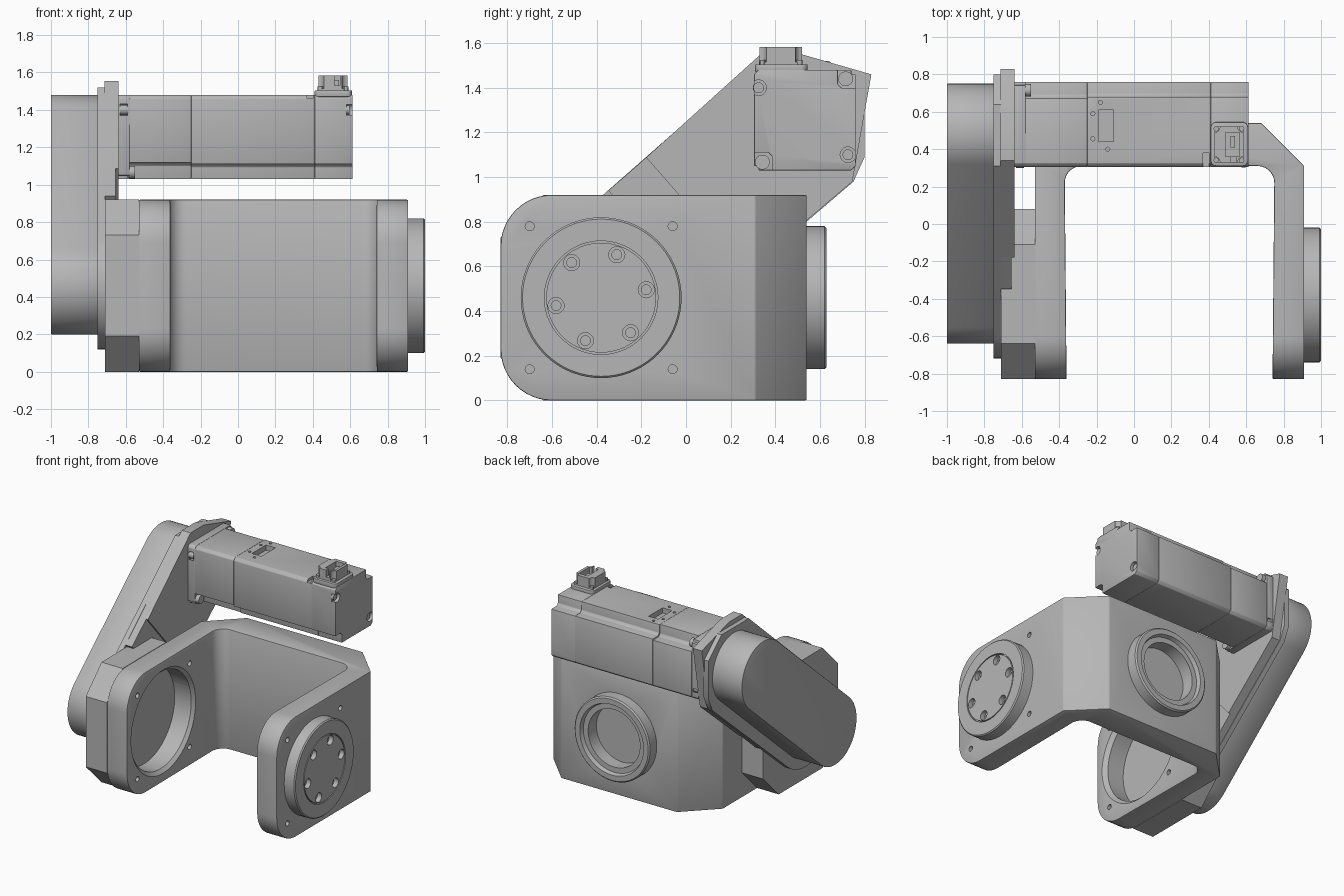
import bpy, bmesh, math
from mathutils import Vector

if "Cube" in bpy.data.objects:
    bpy.data.objects.remove(bpy.data.objects["Cube"], do_unlink=True)

mat = bpy.data.materials.new("machined_grey")
mat.use_nodes = True
GREY = (0.47, 0.47, 0.47, 1)
mat.diffuse_color = GREY
mat.node_tree.nodes["Principled BSDF"].inputs["Base Color"].default_value = GREY


def to_object(name, bm):
    bmesh.ops.recalc_face_normals(bm, faces=bm.faces)
    mesh = bpy.data.meshes.new(name)
    bm.to_mesh(mesh)
    bm.free()
    mesh.materials.append(mat)
    obj = bpy.data.objects.new(name, mesh)
    bpy.context.collection.objects.link(obj)
    return obj


def place(axis, a, b, t):
    """Point on a cross-section: (y, z) for x, (x, z) for y, (x, y) for z."""
    return {"x": (t, a, b), "y": (a, t, b), "z": (a, b, t)}[axis]


def prism(name, points, axis, lo, hi):
    bm = bmesh.new()
    face = bm.faces.new([bm.verts.new(place(axis, a, b, lo)) for a, b in points])
    ext = bmesh.ops.extrude_face_region(bm, geom=[face])
    move = Vector(place(axis, 0, 0, hi - lo))
    bmesh.ops.translate(bm, vec=move, verts=[v for v in ext["geom"] if isinstance(v, bmesh.types.BMVert)])
    return to_object(name, bm)


def arc(a, b, r, start, end, n=12):
    angles = [math.radians(start + (end - start) * i / n) for i in range(n + 1)]
    return [(a + r * math.cos(t), b + r * math.sin(t)) for t in angles]


def cylinder(name, axis, a, b, r, lo, hi, n=32):
    return prism(name, arc(a, b, r, 0, 360, n)[:-1], axis, lo, hi)


def box(name, a0, a1, b0, b1, lo, hi):
    return prism(name, [(a0, b0), (a1, b0), (a1, b1), (a0, b1)], "z", lo, hi)


def lathe(name, axis, a, b, profile, n=72):
    """Revolve (radius, distance) pairs about an axis through (a, b)."""
    bm = bmesh.new()
    vs = [bm.verts.new(place(axis, a, b + r, t)) for r, t in profile]
    edges = [bm.edges.new(pair) for pair in zip(vs, vs[1:])]
    bmesh.ops.spin(bm, geom=vs + edges, cent=place(axis, a, b, 0), axis=place(axis, 0, 0, 1),
                   angle=math.tau, steps=n)
    bmesh.ops.remove_doubles(bm, verts=bm.verts, dist=0.0002)
    return to_object(name, bm)


def apply(obj, mod):
    bpy.context.view_layer.objects.active = obj
    bpy.ops.object.modifier_apply(modifier=mod.name)


def carve(obj, *cutters, operation="DIFFERENCE"):
    for cutter in cutters:
        cutter.hide_render = True
        mod = obj.modifiers.new("carve", "BOOLEAN")
        mod.operation, mod.solver, mod.object = operation, "EXACT", cutter
        apply(obj, mod)
        bpy.data.objects.remove(cutter, do_unlink=True)


def soften(obj, width):
    mod = obj.modifiers.new("soften", "BEVEL")
    mod.width, mod.segments, mod.limit_method = width, 2, "ANGLE"
    mod.angle_limit = math.radians(40)
    apply(obj, mod)


PIVOT = (-0.38, 0.46)      # joint axis in y, z
DRIVE = (0.49, 1.22)       # upper pulley axis in y, z

# U-shaped fork with rounded arm ends
outline = [(-0.53, -0.9), (-0.53, 0.31), (-0.30, 0.54), (0.68, 0.54), (0.91, 0.31),
           (0.91, -0.9), (0.74, -0.9)]
outline += arc(0.66, 0.22, 0.09, 0, 90) + arc(-0.28, 0.22, 0.09, 90, 180) + [(-0.36, -0.9)]
fork = prism("fork_bracket", outline, "z", -0.1, 1.0)
side = arc(-0.60, 0.23, 0.23, 180, 270) + [(0.6, 0), (0.6, 0.92)] + arc(-0.60, 0.69, 0.23, 90, 180)
carve(fork, prism("side_cutter", side, "x", -0.7, 1.1), operation="INTERSECT")
soften(fork, 0.006)
carve(fork, cylinder("bore", "x", *PIVOT, 0.37, -0.6, -0.3, 72),
      lathe("bore_chamfer", "x", *PIVOT, [(0, -0.39), (0.37, -0.39), (0.41, -0.35), (0, -0.35)]),
      cylinder("rear_bore", "y", 0.19, 0.46, 0.30, 0.47, 0.6, 48))
for dy in (-0.32, 0.32):
    for dz in (-0.32, 0.32):
        for lo in (0.85, -0.42):
            carve(fork, cylinder("screw_hole", "x", PIVOT[0] + dy, PIVOT[1] + dz, 0.02, lo, lo + 0.1, 16))

# Output flange with a ring of counterbored holes
flange = lathe("output_flange", "x", *PIVOT,
               [(0, 0.90), (0.36, 0.90), (0.36, 0.992), (0.352, 1.0), (0.254, 1.0), (0.254, 0.98),
                (0.246, 0.98), (0.246, 1.0), (0, 1.0)])
for i in range(6):
    (y, z), = arc(*PIVOT, 0.205, 70 + 60 * i, 0, 0 + 1)[:1]
    carve(flange, cylinder("counterbore", "x", y, z, 0.036, 0.965, 1.1, 20),
          cylinder("pilot", "x", y, z, 0.022, 0.92, 1.1, 16))

# Recessed ring on the rear wall
lathe("rear_ring", "y", 0.19, 0.46,
      [(0, 0.47), (0.30, 0.47), (0.30, 0.535), (0.32, 0.535), (0.32, 0.62), (0.31, 0.63),
       (0.27, 0.63), (0.26, 0.60), (0.22, 0.60), (0.22, 0.50), (0, 0.50)])

# Chamfered gear block on the driven arm
c = 0.19
y0, y1, z0, z1 = -0.83, 0.08, 0.0, 0.92
prism("gear_block", [(y0 + c, z0), (y1 - c, z0), (y1, z0 + c), (y1, z1 - c), (y1 - c, z1),
                     (y0 + c, z1), (y0, z1 - c), (y0, z0 + c)], "x", -0.71, -0.53)

# Belt housing: a slanted stadium between the two pulleys
tilt = math.degrees(math.atan2(DRIVE[1] - PIVOT[1], DRIVE[0] - PIVOT[0]))
stadium = arc(*PIVOT, 0.26, tilt + 90, tilt + 270, 32) + arc(*DRIVE, 0.26, tilt - 90, tilt + 90, 32)
soften(prism("belt_housing", stadium, "x", -1.0, -0.745), 0.004)

# Back plate and motor plate
plate = arc(*PIVOT, 0.34, tilt + 90, tilt + 270, 32)
prism("back_plate", plate + [(0.75, 0.98), (0.80, 1.09), (0.80, 1.38), (0.64, 1.52), (0.31, 1.52)],
      "x", -0.75, -0.71)


def along(s, w):
    t = math.radians(tilt)
    return (PIVOT[0] + s * math.cos(t) - w * math.sin(t), PIVOT[1] + s * math.sin(t) + w * math.cos(t))


prism("motor_plate", [along(0.565, 0.34), along(0.565, -0.34), (0.745, 0.98), (0.83, 1.46),
                      (0.50, 1.555), (0.34, 1.555)], "x", -0.715, -0.64)
prism("plate_step", [along(0.34, 0.34), along(0.34, -0.34), along(0.6, -0.34), along(0.6, 0.34)],
      "x", -0.715, -0.655)

# Motor: mounting flange, two body sections and an end cap
Y0, Y1, Z0, Z1 = 0.305, 0.76, 1.03, 1.48
b = 0.02


def motor_section(name, lo, hi, n):
    high = [(Y1 - n, Z1), (Y1 - n, Z1 - 0.8 * n), (Y1 - 0.8 * n, Z1 - n), (Y1, Z1 - n)]
    low = [(Y0 + n, Z0), (Y0 + n, Z0 + 0.8 * n), (Y0 + 0.8 * n, Z0 + n), (Y0, Z0 + n)]
    obj = prism(name, [(Y0, Z1 - b), (Y0 + b, Z1)] + high + [(Y1, Z0 + b), (Y1 - b, Z0)] + low, "x", lo, hi)
    soften(obj, 0.003)
    return obj


mount = motor_section("motor_mount", -0.64, -0.58, b)
body = motor_section("motor_front_body", -0.58, -0.25, 0.088)
rear = motor_section("motor_rear_body", -0.25, 0.41, 0.08)
cap = motor_section("motor_end_cap", 0.41, 0.612, 0.08)

# Corner pockets and bolt heads
for y, z in ((0.325, 1.40), (0.725, 1.10)):
    carve(cap, cylinder("cap_pocket", "x", y, z, 0.035, 0.58, 0.7, 20))
    carve(mount, cylinder("mount_pocket", "x", y, z, 0.037, -0.63, -0.59, 20))
    cylinder("cap_bolt", "x", y, z, 0.024, 0.575, 0.597, 20)
    cylinder("mount_bolt", "x", y, z, 0.026, -0.632, -0.588, 20)
for y, z in ((0.715, 1.44), (0.342, 1.067)):
    cylinder("corner_bolt", "x", y, z, 0.033, -0.59, -0.55, 20)

# Service window and small screw holes on top of the motor
carve(rear, box("window", -0.19, -0.11, 0.44, 0.61, 1.44, 1.6),
      box("cable_pocket", 0.37, 0.40, 0.29, 0.38, 1.46, 1.6))
for x, y in ((-0.22, 0.59), (-0.18, 0.65), (-0.22, 0.455), (-0.14, 0.40)):
    carve(rear, cylinder("window_screw_hole", "z", x, y, 0.011, 1.46, 1.6, 12))

# Cable connector with a rounded base and an open socket
r = 0.03
base = (arc(0.58, 0.515, r, 0, 90, 6) + arc(0.44, 0.515, r, 90, 180, 6)
        + arc(0.44, 0.34, r, 180, 270, 6) + arc(0.58, 0.34, r, 270, 360, 6))
soften(prism("connector_base", base, "z", 1.47, 1.505), 0.004)
socket = box("connector_socket", 0.43, 0.585, 0.33, 0.52, 1.50, 1.583)
carve(socket, box("socket_cavity", 0.49, 0.565, 0.36, 0.49, 1.515, 1.7),
      box("socket_slot", 0.515, 0.545, 0.30, 0.40, 1.53, 1.7))
for x in (0.43, 0.585):
    for y in (0.33, 0.52):
        carve(socket, cylinder("corner_relief", "z", x, y, 0.03, 1.515, 1.7, 16))
        cylinder("connector_screw", "z", x + (0.508 - x) * 0.12, y + (0.425 - y) * 0.12, 0.014, 1.50, 1.525, 12)
box("connector_tongue", 0.515, 0.54, 0.41, 0.47, 1.51, 1.56)

# Smooth the curved walls and keep the machined edges crisp
bpy.ops.object.select_all(action="DESELECT")
for obj in bpy.context.collection.objects:
    if obj.type == "MESH" and mat.name in obj.data.materials:
        obj.select_set(True)
        bpy.context.view_layer.objects.active = obj
bpy.ops.object.shade_smooth_by_angle(angle=math.radians(30))
